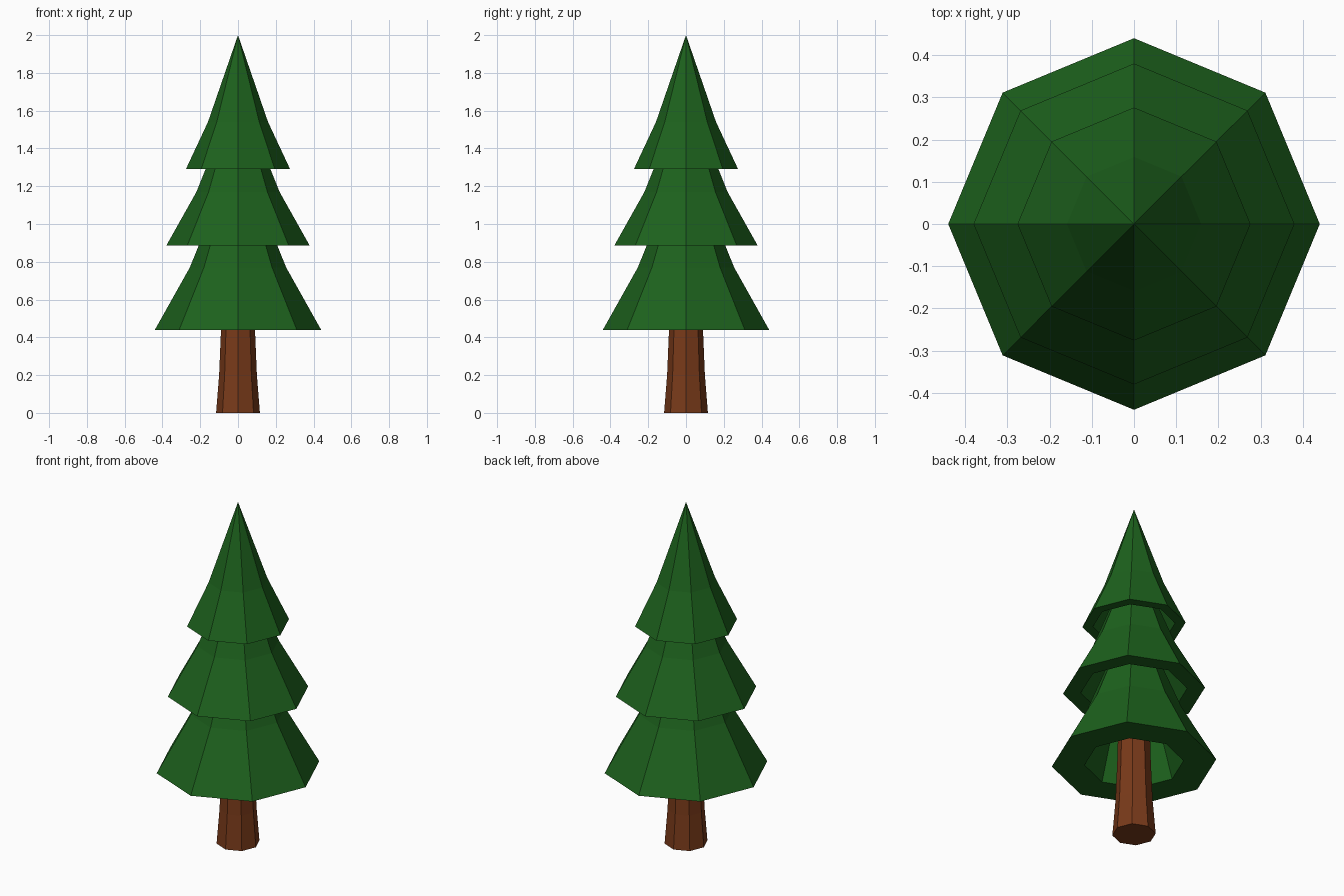
import bpy, bmesh, math

if "Cube" in bpy.data.objects:
    bpy.data.objects.remove(bpy.data.objects["Cube"])

SIDES = 8


def material(name, rgb):
    m = bpy.data.materials.new(name)
    m.diffuse_color = (*rgb, 1)
    m.use_nodes = True
    m.node_tree.nodes["Principled BSDF"].inputs["Base Color"].default_value = m.diffuse_color
    return m


def lathe(name, profile, mat):
    """Revolve (radius, z) points into a flat-faced octagonal solid."""
    bm = bmesh.new()
    rings = []
    for r, z in profile:
        if r == 0:
            rings.append([bm.verts.new((0, 0, z))] * SIDES)
        else:
            rings.append([bm.verts.new((r * math.cos(math.tau * i / SIDES),
                                        r * math.sin(math.tau * i / SIDES), z))
                          for i in range(SIDES)])
    for a, b in zip(rings, rings[1:]):
        for i in range(SIDES):
            j = (i + 1) % SIDES
            bm.faces.new(list(dict.fromkeys((a[i], a[j], b[j], b[i]))))
    # cap open ends
    for ring in (rings[0], rings[-1]):
        if ring[0] is not ring[1]:
            bm.faces.new(ring)
    bmesh.ops.recalc_face_normals(bm, faces=bm.faces)
    mesh = bpy.data.meshes.new(name)
    bm.to_mesh(mesh)
    bm.free()
    mesh.materials.append(mat)
    ob = bpy.data.objects.new(name, mesh)
    bpy.context.collection.objects.link(ob)
    return ob


green = material("needles", (0.012, 0.12, 0.012))
brown = material("bark", (0.19, 0.042, 0.01))

# Trunk, flared at the foot
lathe("trunk", [(0.116, 0), (0.1, 0.2), (0.09, 0.44), (0.08, 0.85)], brown)

# Foliage tiers: hollow kinked cones with a flat rim underneath
# (name, base z, base radius, kink z, kink radius, apex z, hole radius, hollow top z)
tiers = [
    ("lower_foliage", 0.44, 0.44, 0.77, 0.255, 1.40, 0.265, 1.30),
    ("middle_foliage", 0.885, 0.38, 1.17, 0.22, 1.72, 0.285, 1.58),
    ("upper_foliage", 1.29, 0.276, 1.54, 0.159, 2.0, 0.22, 1.85),
]
for name, z0, r0, z1, r1, top, hole, hollow in tiers:
    lathe(name, [(0, hollow), (hole, z0), (r0, z0), (r1, z1), (0, top)], green)
